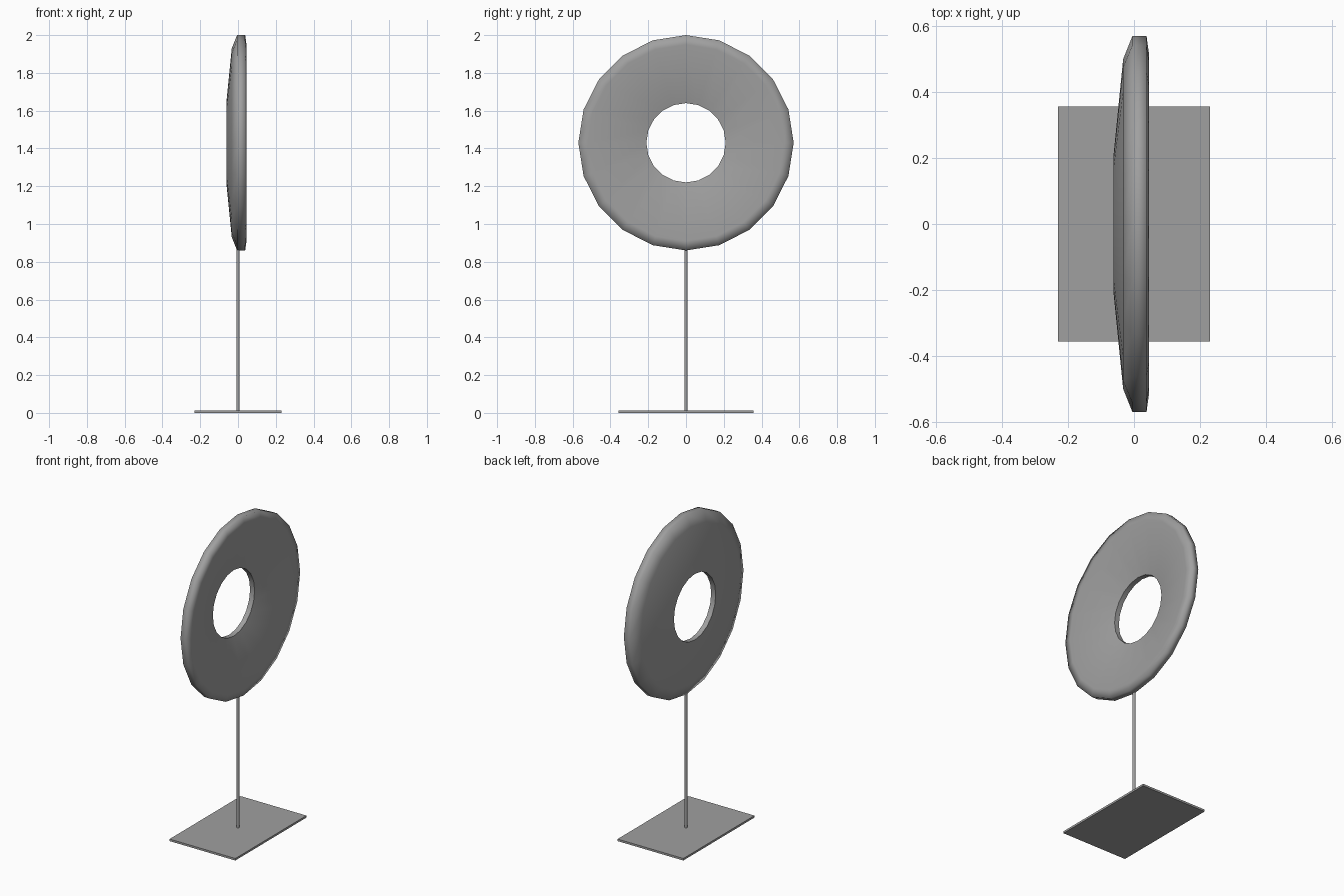
import bpy, bmesh, math
from mathutils import Matrix

cube = bpy.data.objects.get("Cube")
if cube:
    bpy.data.objects.remove(cube, do_unlink=True)

grey = bpy.data.materials.new("plain grey")
grey.use_nodes = True
colour = (0.35, 0.35, 0.35, 1)
grey.diffuse_color = colour
grey.node_tree.nodes["Principled BSDF"].inputs["Base Color"].default_value = colour


def finish(name, bm):
    bmesh.ops.recalc_face_normals(bm, faces=bm.faces[:])
    mesh = bpy.data.meshes.new(name)
    bm.to_mesh(mesh)
    bm.free()
    mesh.materials.append(grey)
    obj = bpy.data.objects.new(name, mesh)
    bpy.context.collection.objects.link(obj)
    return obj


# Dished ring: closed (x, radius) profile turned around the x axis
SIDES, CENTRE_Z, HOLE = 20, 1.43, 0.21
profile = [(-0.062, HOLE), (-0.033, 0.5), (-0.005, 0.57),
           (0.038, 0.57), (0.045, 0.52), (-0.03, HOLE)]
bm = bmesh.new()
rings = []
for i in range(SIDES):
    a = math.tau * i / SIDES
    rings.append([bm.verts.new((x, r * math.sin(a), CENTRE_Z + r * math.cos(a)))
                  for x, r in profile])
n = len(profile)
for i in range(SIDES):
    here, there = rings[i], rings[(i + 1) % SIDES]
    for j in range(n):
        k = (j + 1) % n
        bm.faces.new((here[j], here[k], there[k], there[j])).smooth = True
# Crisp edges around the hole
for ring, after in zip(rings, rings[1:] + rings[:1]):
    for j in (0, n - 1):
        bm.edges.get((ring[j], after[j])).smooth = False
finish("dished_ring", bm)

# Thin round pole
bm = bmesh.new()
bmesh.ops.create_cone(bm, cap_ends=True, segments=16, radius1=0.008, radius2=0.008,
                      depth=0.87, matrix=Matrix.Translation((0, 0, 0.44)))
for f in bm.faces:
    f.smooth = len(f.verts) == 4
for e in bm.edges:
    e.smooth = all(f.smooth for f in e.link_faces)
finish("pole", bm)

# Flat rectangular base
bm = bmesh.new()
bmesh.ops.create_cube(bm, size=1, matrix=Matrix.Translation((0, 0, 0.0065))
                      @ Matrix.Diagonal((0.462, 0.714, 0.013, 1)))
finish("base_plate", bm)
